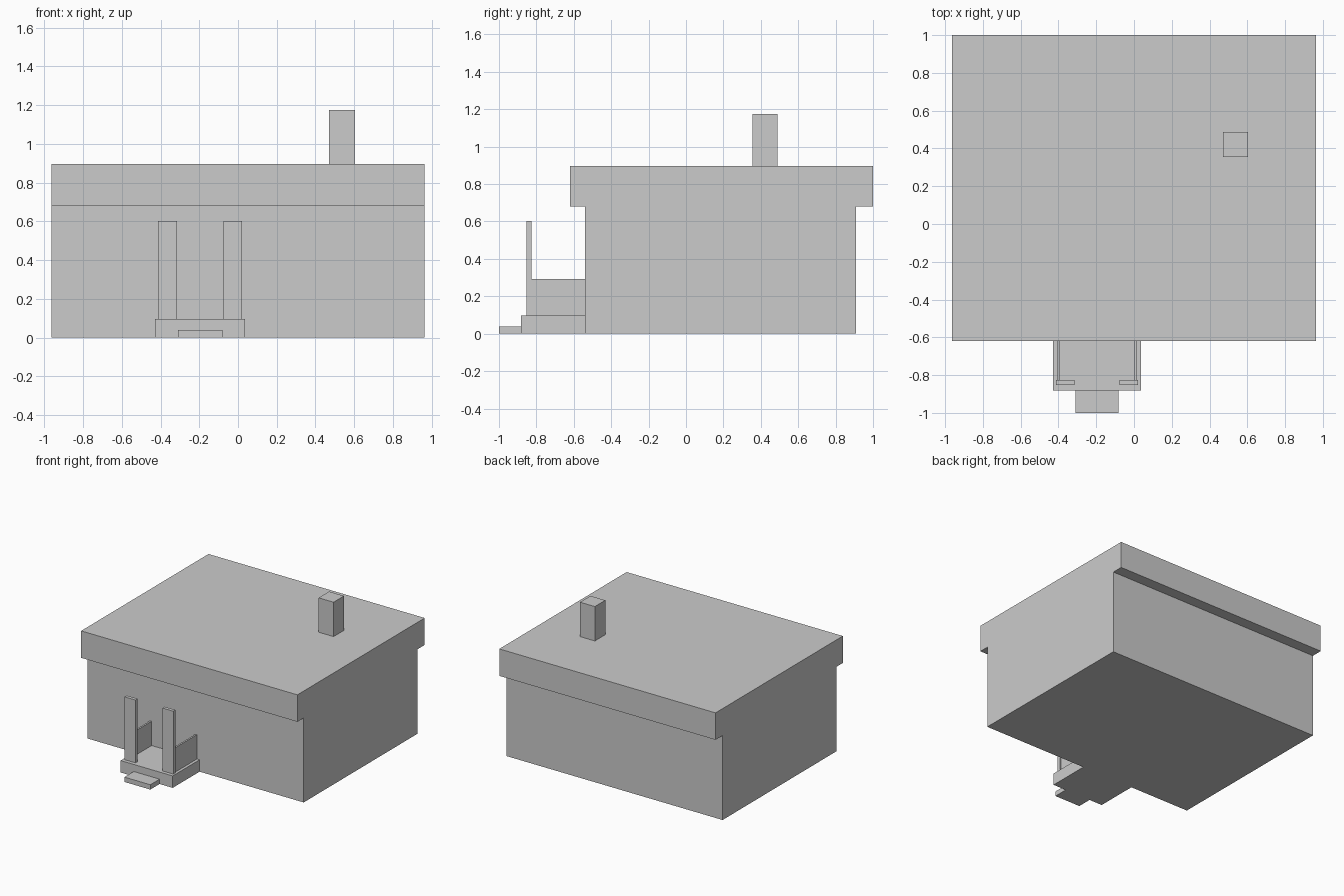
import bpy
from mathutils import Vector

if "Cube" in bpy.data.objects:
    bpy.data.objects.remove(bpy.data.objects["Cube"], do_unlink=True)

# One plain grey for the whole building
GREY = (0.6, 0.6, 0.6, 1.0)
grey = bpy.data.materials.new("plain_grey")
grey.use_nodes = True
grey.diffuse_color = GREY
grey.node_tree.nodes["Principled BSDF"].inputs["Base Color"].default_value = GREY


def box(name, x, y, z):
    """Box spanning the (low, high) range given on each axis."""
    low, high = (Vector(corner) for corner in zip(x, y, z))
    bpy.ops.mesh.primitive_cube_add(size=1, location=(low + high) / 2)
    part = bpy.context.object
    part.name = name
    part.scale = high - low
    bpy.ops.object.transform_apply(location=False, rotation=False, scale=True)
    part.data.materials.append(grey)
    return part


# House: walls are flush with the roof at the sides, eaves at front and back
WIDTH = (-0.963, 0.963)
WALL_FRONT = -0.54
EAVE, ROOF_TOP = 0.68, 0.897
box("walls", WIDTH, (WALL_FRONT, 0.91), (0, EAVE))
box("flat_roof", WIDTH, (-0.62, 1.0), (EAVE, ROOF_TOP))
box("chimney", (0.47, 0.603), (0.355, 0.488), (ROOF_TOP, 1.174))

# Porch
PORCH_X, DECK_TOP = -0.196, 0.096
DECK_FRONT = -0.882
box("porch_deck", (PORCH_X - 0.232, PORCH_X + 0.232), (DECK_FRONT, WALL_FRONT), (0, DECK_TOP))
box("porch_step", (PORCH_X - 0.115, PORCH_X + 0.115), (-1.0, DECK_FRONT), (0, 0.039))

# Posts and side railings, mirrored about the middle of the porch
for side, sign in (("left", 1), ("right", -1)):
    def span(inner, outer):
        return sorted((PORCH_X + sign * inner, PORCH_X + sign * outer))

    box(side + "_post", span(0.12, 0.217), (-0.853, -0.825), (DECK_TOP, 0.602))
    box(side + "_railing", span(0.195, 0.209), (-0.825, WALL_FRONT), (DECK_TOP, 0.292))
